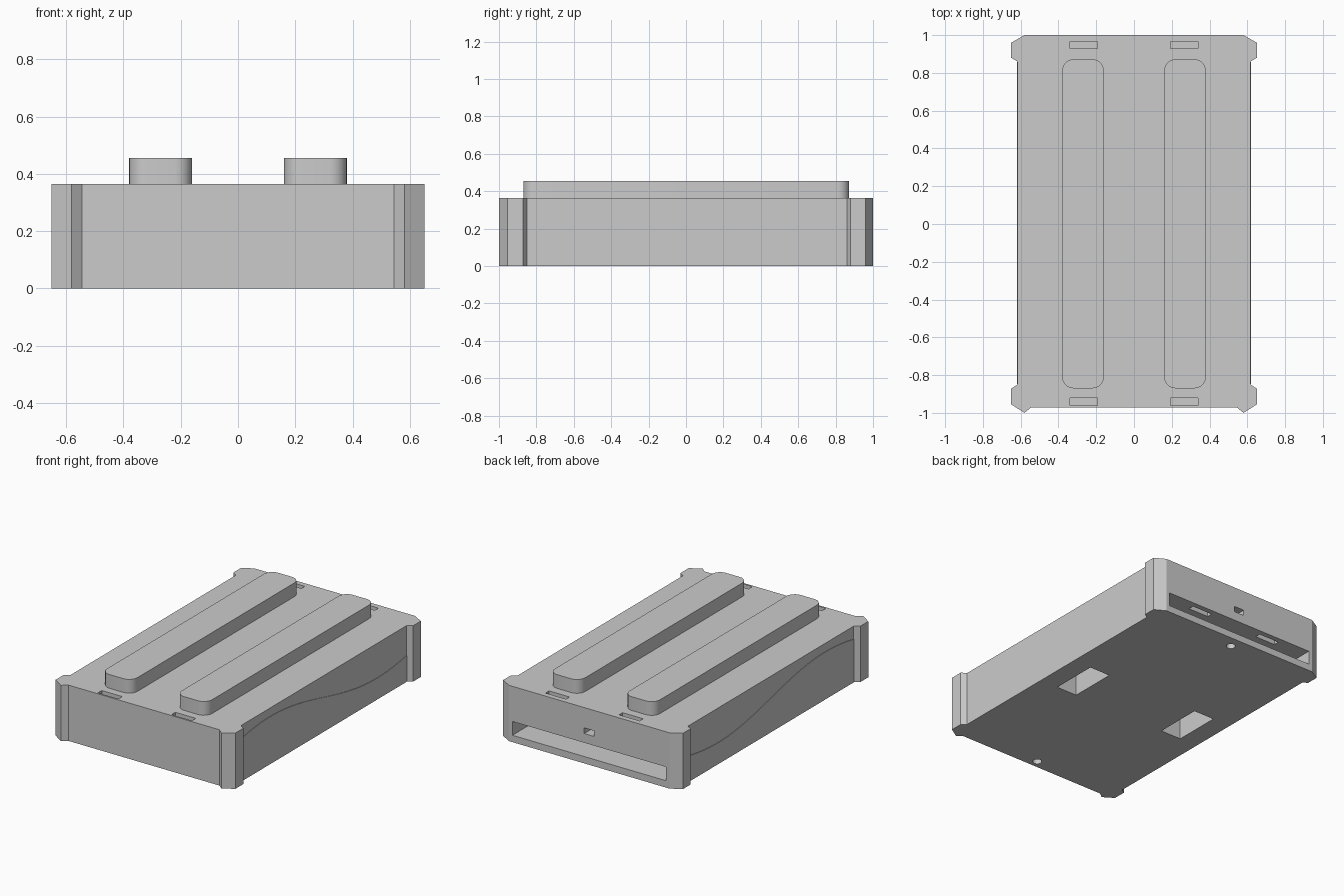
import bpy, bmesh, math

if "Cube" in bpy.data.objects:
    bpy.data.objects.remove(bpy.data.objects["Cube"])


def prism(name, pts, lo, hi, axis="z"):
    """Extrude a 2D outline: (x, y) along z, or (y, z) along x."""
    bm = bmesh.new()
    to3d = (lambda p, h: (p[0], p[1], h)) if axis == "z" else (lambda p, h: (h, p[0], p[1]))
    face = bm.faces.new([bm.verts.new(to3d(p, lo)) for p in pts])
    top = bmesh.ops.extrude_face_region(bm, geom=[face])["geom"]
    d = (0, 0, hi - lo) if axis == "z" else (hi - lo, 0, 0)
    bmesh.ops.translate(bm, vec=d, verts=[v for v in top if isinstance(v, bmesh.types.BMVert)])
    bmesh.ops.recalc_face_normals(bm, faces=bm.faces)
    me = bpy.data.meshes.new(name)
    bm.to_mesh(me)
    bm.free()
    ob = bpy.data.objects.new(name, me)
    bpy.context.collection.objects.link(ob)
    return ob


def rect(x0, x1, y0, y1):
    return [(x0, y0), (x1, y0), (x1, y1), (x0, y1)]


def rounded(x0, x1, y0, y1, r, n=6):
    pts = []
    for i, (cx, cy) in enumerate([(x1 - r, y1 - r), (x0 + r, y1 - r), (x0 + r, y0 + r), (x1 - r, y0 + r)]):
        for k in range(n + 1):
            a = math.pi / 2 * (i + k / n)
            pts.append((cx + r * math.cos(a), cy + r * math.sin(a)))
    return pts


def circle(cx, cy, r, n=24):
    return [(cx + r * math.cos(2 * math.pi * k / n), cy + r * math.sin(2 * math.pi * k / n)) for k in range(n)]


H = 0.365

# Main case with corner posts
half = [(0.545, -0.972), (0.58, -1.0), (0.65, -0.955), (0.65, -0.872), (0.617, -0.85),
        (0.617, 0.86), (0.65, 0.88), (0.65, 0.96), (0.58, 1.0)]
case = prism("case", half + [(-x, y) for x, y in reversed(half)], 0, H)

# Openings: cartridge bay, port, top slots, bottom pockets, screw holes
cutters = [
    (rect(-0.555, 0.555, 0.72, 1.1), 0.045, 0.135),
    (rect(-0.036, 0.036, 0.93, 1.1), 0.195, 0.232),
]
for s in (-1, 1):
    a, b = sorted((s * 0.192, s * 0.34))
    cutters.append((rect(a, b, -0.96, -0.921), H - 0.04, H + 0.1))
    cutters.append((rect(a, b, 0.928, 0.965), 0.1, H + 0.1))
    a, b = sorted((s * 0.34, s * 0.49))
    cutters.append((rect(a, b, -0.145, 0.17), -0.1, 0.2))
    cutters.append((circle(0, s * 0.92, 0.028), -0.1, 0.03))
for pts, lo, hi in cutters:
    cut = prism("cutter", pts, lo, hi)
    cut.hide_render = True
    mod = case.modifiers.new("cut", "BOOLEAN")
    mod.operation = "DIFFERENCE"
    mod.solver = "EXACT"
    mod.object = cut
    bpy.context.view_layer.update()
    dg = bpy.context.evaluated_depsgraph_get()
    result = bpy.data.meshes.new_from_object(case.evaluated_get(dg))
    case.modifiers.clear()
    case.data = result
    bpy.data.objects.remove(cut)
case.data.name = "case"

# Raised ribs on the lid and wave-edged lower side panels
N = 40
ys = [-0.848 + 1.706 * k / N for k in range(N + 1)]
wave = [(y, 0.225 - 0.085 * math.sin(math.pi * y / 1.1)) for y in ys]
panel_outline = [(ys[-1], 0.0), (ys[0], 0.0)] + wave
for s, side in ((-1, "left"), (1, "right")):
    a, b = sorted((s * 0.16, s * 0.38))
    prism(side + "_rib", rounded(a, b, -0.87, 0.872, 0.06), H, 0.455)
    a, b = sorted((s * 0.617, s * 0.6205))
    prism(side + "_wave_panel", panel_outline, a, b, "x")

# Smooth the curved walls, keep the edges sharp
bpy.ops.object.select_all(action="DESELECT")
for ob in bpy.context.collection.objects:
    if ob.type == "MESH":
        ob.select_set(True)
bpy.context.view_layer.objects.active = case
bpy.ops.object.shade_smooth_by_angle(angle=math.radians(20))
